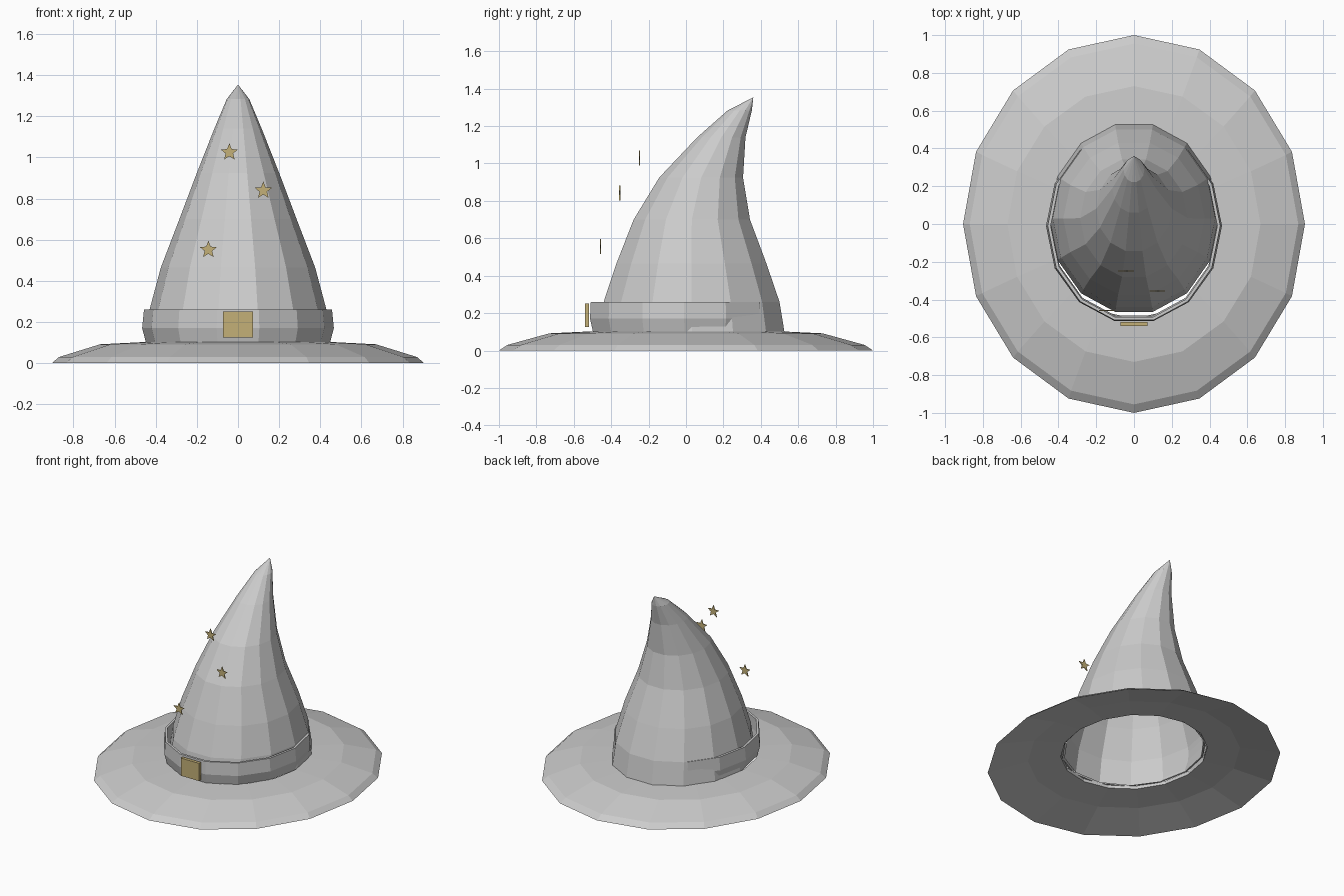
import bpy, bmesh, math

cube = bpy.data.objects.get("Cube")
if cube:
    bpy.data.objects.remove(cube, do_unlink=True)


def material(name, rgb):
    m = bpy.data.materials.new(name)
    m.use_nodes = True
    m.diffuse_color = (*rgb, 1)
    m.node_tree.nodes["Principled BSDF"].inputs["Base Color"].default_value = (*rgb, 1)
    return m


FELT = material("grey felt", (0.6, 0.6, 0.6))
GOLD = material("old gold", (0.55, 0.435, 0.185))


def finish(name, bm, mat):
    bmesh.ops.recalc_face_normals(bm, faces=bm.faces)
    mesh = bpy.data.meshes.new(name)
    bm.to_mesh(mesh)
    bm.free()
    mesh.materials.append(mat)
    obj = bpy.data.objects.new(name, mesh)
    bpy.context.collection.objects.link(obj)
    return obj


def loft(name, rings, sides, mat, tip=None, closed=False):
    """Skin oval rings (half width, half depth, centre y, z) into a shell."""
    bm = bmesh.new()
    loops = []
    for rx, ry, cy, z in rings:
        turns = [math.tau * i / sides for i in range(sides)]
        loops.append([bm.verts.new((rx * math.cos(a), cy + ry * math.sin(a), z))
                      for a in turns])
    pairs = list(zip(loops, loops[1:]))
    if closed:
        pairs.append((loops[-1], loops[0]))
    for low, high in pairs:
        for i in range(sides):
            j = (i + 1) % sides
            bm.faces.new((low[i], low[j], high[j], high[i]))
    if tip:
        top = bm.verts.new(tip)
        for i in range(sides):
            bm.faces.new((loops[-1][i], loops[-1][(i + 1) % sides], top))
    return finish(name, bm, mat)


def plate(name, outline, x, y, z, depth, mat):
    """Extrude an upright outline backwards into a thin plate."""
    bm = bmesh.new()
    face = bm.faces.new([bm.verts.new((x + u, y - depth / 2, z + v)) for u, v in outline])
    back = bmesh.ops.extrude_face_region(bm, geom=[face])["geom"]
    bmesh.ops.translate(bm, vec=(0, depth, 0),
                        verts=[v for v in back if isinstance(v, bmesh.types.BMVert)])
    return finish(name, bm, mat)


# Wide drooping brim with an open middle
loft("brim", [(0.905, 1.0, 0, 0), (0.87, 0.955, 0, 0.03), (0.67, 0.73, 0, 0.092),
              (0.455, 0.5, 0, 0.103), (0.455, 0.5, 0, 0.08), (0.66, 0.72, 0, 0.06)],
     16, FELT, closed=True)

# Hollow crown sweeping backwards: half width, front y, back y, height
FLAT = math.cos(math.pi / 14)
crown = [(0.45, -0.465, 0.527, 0.095), (0.43, -0.44, 0.5, 0.26),
         (0.375, -0.372, 0.43, 0.465), (0.285, -0.28, 0.342, 0.7),
         (0.2, -0.143, 0.305, 0.925), (0.115, 0.06, 0.318, 1.14),
         (0.055, 0.222, 0.352, 1.283)]
loft("crown", [(w, (b - f) / 2 / FLAT, (b + f) / 2, z) for w, f, b, z in crown],
     14, FELT, tip=(0, 0.36, 1.354))

# Hat band, tucked into the crown at the back
loft("hat_band", [(0.447, 0.502, -0.008, 0.1), (0.466, 0.516, -0.01, 0.17),
                  (0.457, 0.512, -0.01, 0.26), (0.441, 0.496, -0.01, 0.26),
                  (0.445, 0.497, -0.01, 0.17), (0.437, 0.49, -0.008, 0.1)],
     14, FELT, closed=True)

# Square buckle
plate("buckle", [(-0.072, -0.063), (0.072, -0.063), (0.072, 0.063), (-0.072, 0.063)],
      0, -0.53, 0.188, 0.022, GOLD)

# Floating stars in front of the crown
star = []
for i in range(10):
    r = 0.044 if i % 2 == 0 else 0.019
    a = math.pi / 2 + math.pi * i / 5
    star.append((r * math.cos(a), r * math.sin(a)))
for name, x, y, z in [("upper_star", -0.042, -0.249, 1.025),
                      ("middle_star", 0.123, -0.354, 0.839),
                      ("lower_star", -0.144, -0.458, 0.551)]:
    plate(name, star, x, y, z, 0.006, GOLD)
